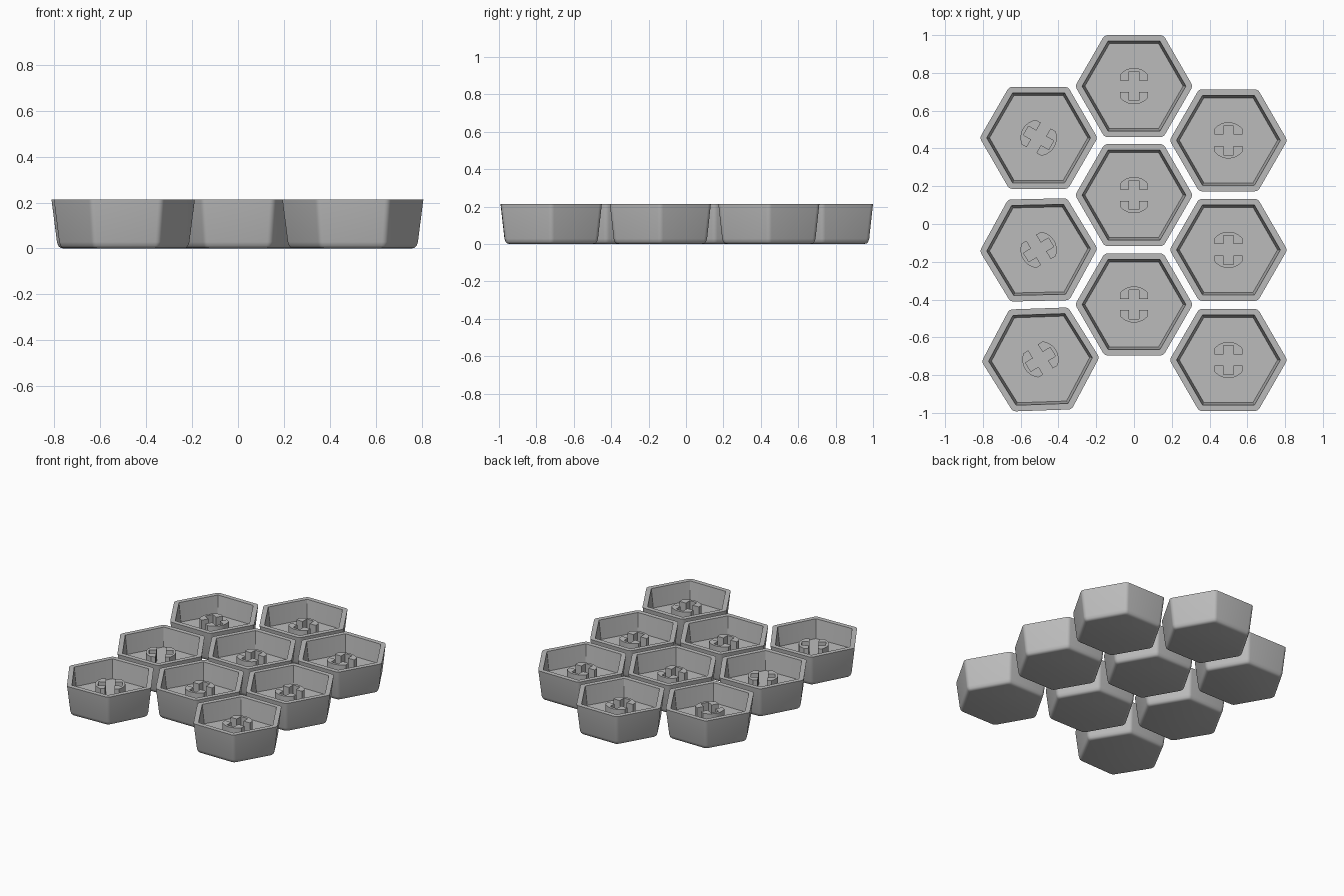
import bpy, bmesh, math

if "Cube" in bpy.data.objects:
    bpy.data.objects.remove(bpy.data.objects["Cube"])

grey = bpy.data.materials.new("plain grey")
grey.diffuse_color = (0.5, 0.5, 0.5, 1)
grey.use_nodes = True
grey.node_tree.nodes["Principled BSDF"].inputs["Base Color"].default_value = grey.diffuse_color

HEIGHT, FLOOR, STEM_TOP = 0.213, 0.08, 0.165


def hex_ring(bm, apothem, radius, z, steps=4):
    """Ring of vertices: hexagon with rounded corners, points along x."""
    ring = []
    reach = (apothem - radius) / math.cos(math.pi / 6)
    for corner in range(6):
        mid = corner * math.pi / 3
        for s in range(steps + 1):
            a = mid + (s / steps - 0.5) * math.pi / 3
            ring.append(bm.verts.new((reach * math.cos(mid) + radius * math.cos(a),
                                      reach * math.sin(mid) + radius * math.sin(a), z)))
    return ring


def shell_mesh():
    """Tapered cup: soft outer base, walls, rim, inner walls, floor."""
    bm = bmesh.new()
    profile = [(0.225, 0.024, 0), (0.236, 0.026, 0.003), (0.244, 0.028, 0.011),
               (0.2495, 0.03, 0.028), (0.27, 0.03, HEIGHT),
               (0.238, 0.003, HEIGHT), (0.225, 0.003, FLOOR)]
    rings = [hex_ring(bm, *p) for p in profile]
    n = len(rings[0])
    for low, high in zip(rings, rings[1:]):
        for i in range(n):
            j = (i + 1) % n
            bm.faces.new((low[i], low[j], high[j], high[i]))
    bm.faces.new(rings[0][::-1])
    bm.faces.new(rings[-1])
    return finish(bm, "cap_shell")


def stem_mesh():
    """Two C-shaped posts that leave a cross-shaped socket between them."""
    bm = bmesh.new()
    flat, radius, arm, slot, length = 0.075, 0.096, 0.027, 0.03, 0.077
    start = math.acos(flat / radius)
    arc = [start + (math.pi - 2 * start) * k / 12 for k in range(13)]
    outline = [(flat, slot)] + [(radius * math.cos(a), radius * math.sin(a)) for a in arc]
    outline += [(-flat, slot), (-arm, slot), (-arm, length), (arm, length), (arm, slot)]
    for side in (1, -1):
        low = [bm.verts.new((side * x, side * y, FLOOR)) for x, y in outline]
        high = [bm.verts.new((side * x, side * y, STEM_TOP)) for x, y in outline]
        bm.faces.new(high)
        bm.faces.new(low[::-1])
        for i in range(len(low)):
            j = (i + 1) % len(low)
            bm.faces.new((low[i], low[j], high[j], high[i]))
    return finish(bm, "cap_stem")


def finish(bm, name):
    bmesh.ops.recalc_face_normals(bm, faces=bm.faces)
    mesh = bpy.data.meshes.new(name)
    bm.to_mesh(mesh)
    bm.free()
    mesh.materials.append(grey)
    return mesh


# Nine caps: x, y, turn in degrees (left column lies turned)
caps = [(0, 0.73, 0), (0, 0.153, 0), (0, -0.426, 0),
        (0.5, 0.443, 0), (0.5, -0.137, 0), (0.5, -0.72, 0),
        (-0.505, 0.456, 60), (-0.505, -0.137, -58.7), (-0.495, -0.717, -58)]
meshes = [shell_mesh(), stem_mesh()]

for k, (x, y, turn) in enumerate(caps, 1):
    for mesh in meshes:
        ob = bpy.data.objects.new(f"{mesh.name}_{k}", mesh)
        ob.location = (x, y, 0)
        ob.rotation_euler.z = math.radians(turn)
        bpy.context.collection.objects.link(ob)
        if k == 1:
            # shared mesh, so one smoothing pass is enough
            bpy.ops.object.select_all(action='DESELECT')
            ob.select_set(True)
            bpy.context.view_layer.objects.active = ob
            bpy.ops.object.shade_smooth_by_angle(angle=math.radians(32))
